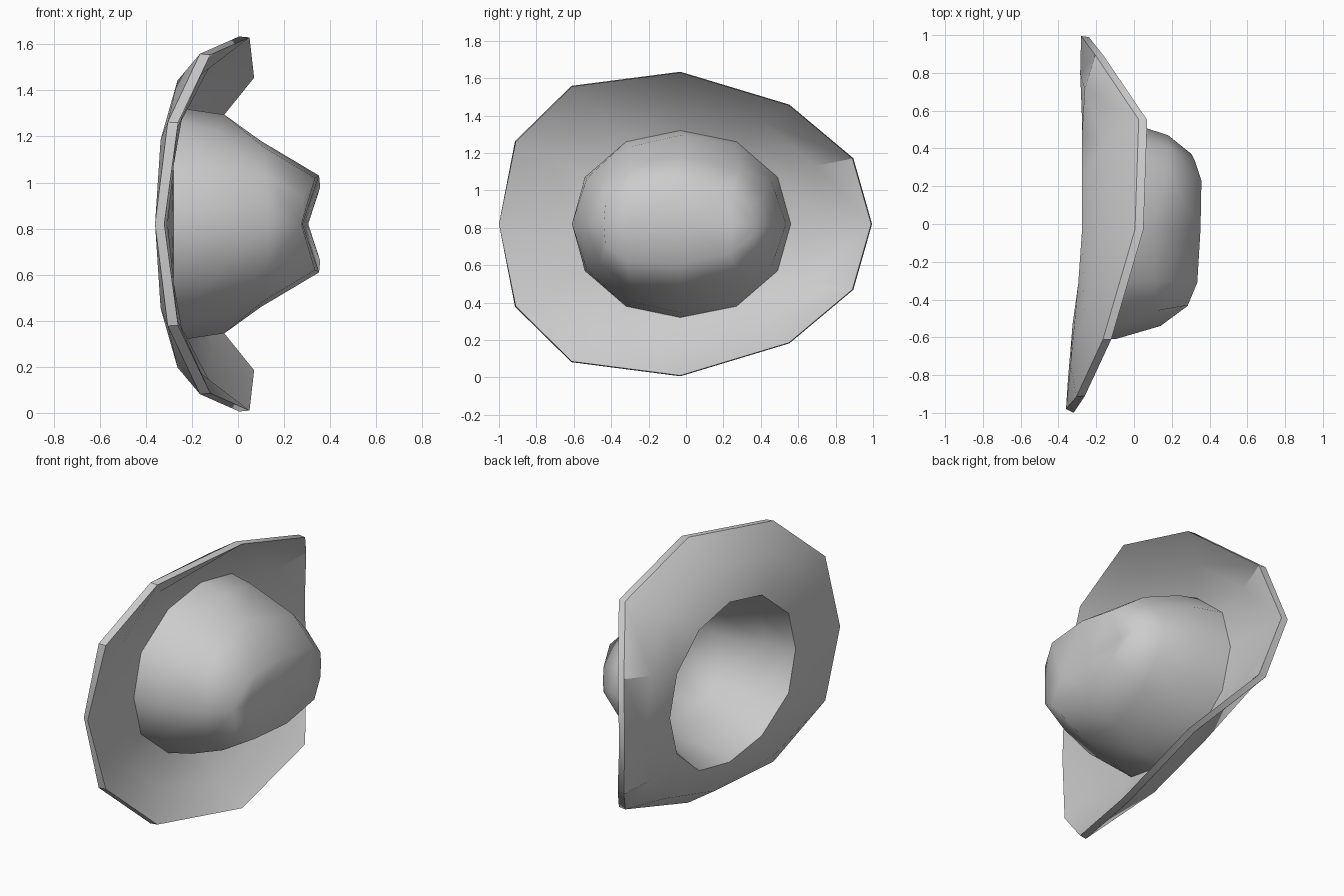
import bpy, math

if "Cube" in bpy.data.objects:
    bpy.data.objects.remove(bpy.data.objects["Cube"])

MID_Z = 0.82      # mirror plane height
THICK = 0.045

# Half rings (x, y, height above mirror plane), running from +y round to -y
outer = [(-.24, .99, 0), (-.16, .89, .35), (.07, .55, .635), (.05, -.03, .81),
         (-.12, -.61, .735), (-.26, -.91, .44), (-.32, -1, 0)]
base = [(-.23, .56, 0), (-.23, .49, .25), (-.23, .27, .44), (-.23, -.03, .50),
        (-.25, -.32, .44), (-.28, -.54, .25), (-.28, -.61, 0)]
lower = [(-.02, .535, 0), (-.05, .455, .235), (-.10, .27, .41), (-.06, -.03, .475),
         (-.10, -.31, .41), (-.12, -.53, .245), (-.10, -.61, 0)]
upper = [(.18, .47, 0), (.18, .41, .15), (.17, .29, .29), (.10, -.03, .36),
         (.11, -.30, .335), (.12, -.46, .21), (.14, -.54, 0)]
ridge = [(.305, .37, 0), (.32, .34, .08), (.357, .23, .16), (.352, -.03, .21),
         (.335, -.31, .20), (.285, -.43, .12), (.275, -.44, 0)]
crease = [(.30, .24, 0), (.285, -.03, 0), (.28, -.30, 0)]

# Brim middle ring: halfway between rim and crown base, sagging at the sides
mid = []
for i, (a, b) in enumerate(zip(outer, base)):
    s = math.sin(math.pi * i / 6)
    mid.append(((a[0] + b[0]) / 2 - .005 - .032 * s, (a[1] + b[1]) / 2,
                (a[2] + b[2]) / 2 + .02 * s))


def inset(ring, dx, s):
    """Inner copy of a ring: pushed back along x and scaled about the crown axis."""
    return [(x - dx, -.03 + (y + .03) * s, h * s) for x, y, h in ring]


outside = [outer, mid, base, lower, upper, ridge, crease]
scales = [1.005, 1.03, .98, .92, .9, .9, 1]
inside = [inset(r, THICK, s) for r, s in zip(outside, scales)]
# Keep the two ends of the rim inside the overall length
inside[0][0] = (-.28, .995, 0)
inside[0][6] = (-.36, -.98, 0)


def shell_faces(start, flip):
    faces = [(start + r * 7 + i, start + r * 7 + i + 1,
              start + r * 7 + i + 8, start + r * 7 + i + 7)
             for r in range(5) for i in range(6)]
    k, c = start + 35, start + 42        # creased crown top
    faces += [(k, k + 1, k + 2, c), (k + 2, k + 3, c + 1, c),
              (k + 3, k + 4, c + 2, c + 1), (k + 4, k + 5, k + 6, c + 2)]
    return [f[::-1] for f in faces] if flip else faces


verts = [p for r in outside + inside for p in r]
n = len(verts) // 2
faces = shell_faces(0, False) + shell_faces(n, True)
faces += [(i + 1, i, n + i, n + i + 1) for i in range(6)]    # rim edge

mesh = bpy.data.meshes.new("hat")
mesh.from_pydata(verts, [], faces)
hat = bpy.data.objects.new("hat", mesh)
bpy.context.collection.objects.link(hat)
hat.location.z = MID_Z

# Mirror the half across its middle
mirror = hat.modifiers.new("mirror", 'MIRROR')
mirror.use_axis = (False, False, True)

bpy.context.view_layer.objects.active = hat
hat.select_set(True)
bpy.ops.object.convert(target='MESH')
bpy.ops.object.shade_smooth_by_angle(angle=math.radians(35))

# The crown top rolls over softly, so its edges stay smooth
for e in hat.data.edges:
    if all(hat.data.vertices[v].co.x > 0.09 for v in e.vertices):
        e.use_edge_sharp = False
